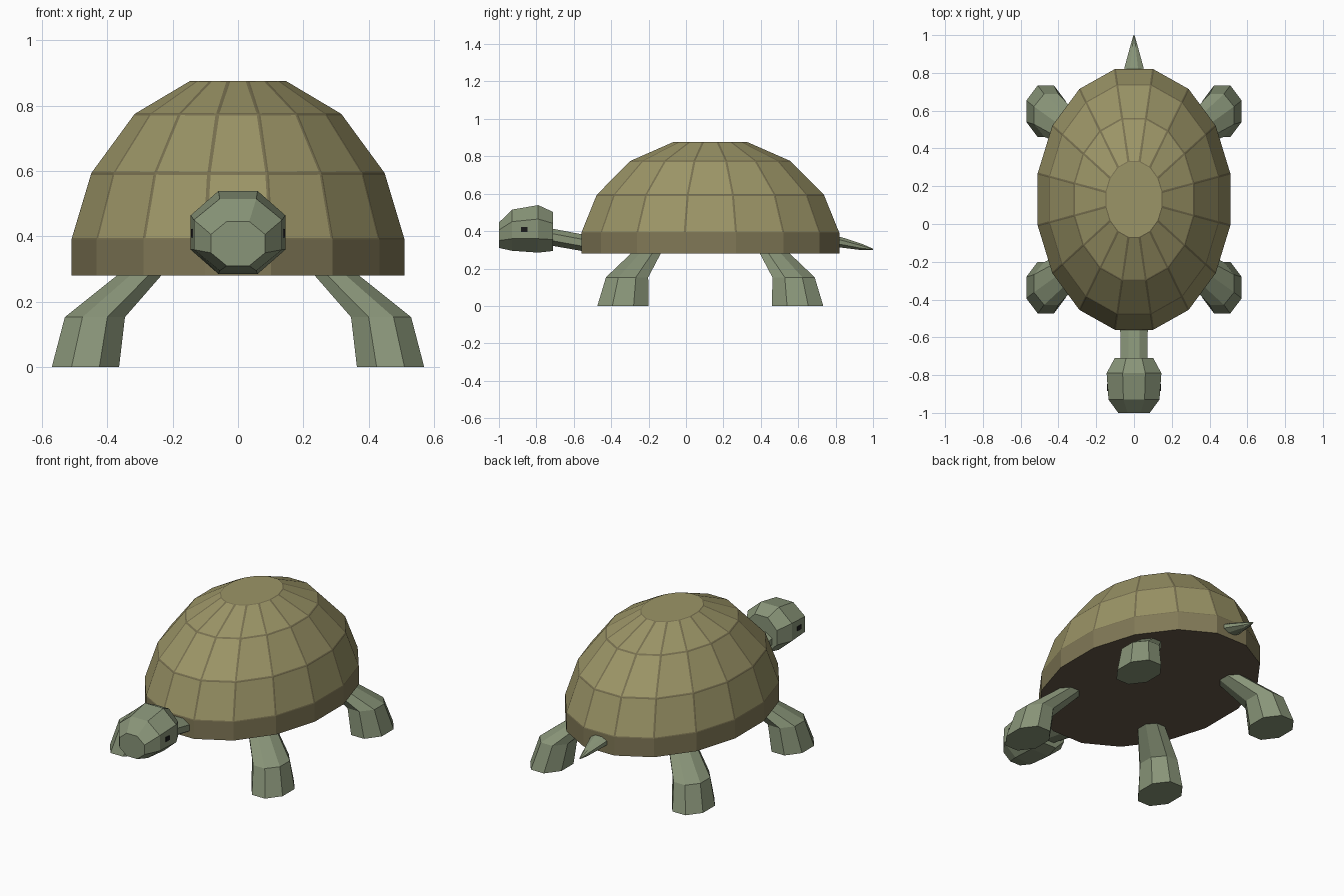
import bpy, bmesh, math

if "Cube" in bpy.data.objects:
    bpy.data.objects.remove(bpy.data.objects["Cube"])


def material(name, rgb):
    m = bpy.data.materials.new(name)
    m.diffuse_color = (*rgb, 1)
    m.use_nodes = True
    m.node_tree.nodes["Principled BSDF"].inputs["Base Color"].default_value = m.diffuse_color
    return m


SHELL = material("shell_olive", (0.33, 0.30, 0.135))
SEAM = material("seam_brown", (0.19, 0.165, 0.08))
RIM = material("rim_brown", (0.22, 0.19, 0.095))
BELLY = material("belly_brown", (0.13, 0.095, 0.065))
SKIN = material("skin_green", (0.25, 0.30, 0.19))
DARK = material("eye_black", (0.01, 0.01, 0.01))


def finish(name, bm, mats):
    bmesh.ops.recalc_face_normals(bm, faces=bm.faces)
    me = bpy.data.meshes.new(name)
    bm.to_mesh(me)
    bm.free()
    for m in mats:
        me.materials.append(m)
    ob = bpy.data.objects.new(name, me)
    bpy.context.collection.objects.link(ob)
    return ob


def loft(rings, sides, axis):
    """Skin rings of (x, y, z, half width, half depth) lying across the axis.
    Returns the bmesh and its bands of faces."""
    bm = bmesh.new()
    loops = []
    for x, y, z, hu, hv in rings:
        loop = []
        for i in range(sides):
            a = 2 * math.pi * (i + 0.5) / sides
            k = math.cos(math.pi / sides)
            u, v = hu * math.cos(a) / k, hv * math.sin(a) / k
            co = (x + u, y + v, z) if axis == 'Z' else (x + u, y, z + v)
            loop.append(bm.verts.new(co))
        loops.append(loop)
    bands = []
    for a, b in zip(loops, loops[1:]):
        bands.append([bm.faces.new((a[i], a[(i + 1) % sides], b[(i + 1) % sides], b[i]))
                      for i in range(sides)])
    caps = [bm.faces.new(loops[0][::-1]), bm.faces.new(loops[-1])]
    return bm, bands, caps


# Shell: rim band, three rows of plates, flat cap and flat belly
profile = [(0.28, 1), (0.39, 1), (0.594, 0.88), (0.775, 0.62), (0.876, 0.287)]
bm, bands, caps = loft([(0, 0.13, z, 0.51 * s, 0.69 * s) for z, s in profile], 16, 'Z')
caps[0].material_index = 3
for f in bands[0]:
    f.material_index = 2
bmesh.ops.recalc_face_normals(bm, faces=bm.faces)
# Dark seams are left around each inset plate
plates = [f for band in bands[1:] for f in band]
border = bmesh.ops.inset_individual(bm, faces=plates, thickness=0.008, depth=0)
for f in border["faces"]:
    f.material_index = 1
for f in plates:
    f.material_index = 0
finish("shell", bm, [SHELL, SEAM, RIM, BELLY])

# Head
finish("head", loft([(0, -1.00, 0.378, 0.083, 0.068),
                     (0, -0.93, 0.405, 0.135, 0.110),
                     (0, -0.79, 0.412, 0.145, 0.127),
                     (0, -0.71, 0.398, 0.102, 0.104)], 8, 'Y')[0], [SKIN])

# Neck
finish("neck", loft([(0, -0.74, 0.372, 0.070, 0.046),
                     (0, -0.50, 0.328, 0.074, 0.044)], 8, 'Y')[0], [SKIN])

# Tail
finish("tail", loft([(0, 0.74, 0.352, 0.066, 0.034),
                     (0, 0.83, 0.340, 0.050, 0.028),
                     (0, 0.94, 0.315, 0.020, 0.017),
                     (0, 1.00, 0.303, 0.003, 0.003)], 8, 'Y')[0], [SKIN])

# Legs and eyes, mirrored to each side
for side, sx in (("left", -1), ("right", 1)):
    for end, sy in (("front", -1), ("back", 1)):
        leg = [(0.467, 0.467, 0, 0.103, 0.137),
               (0.438, 0.445, 0.153, 0.092, 0.113),
               (0.303, 0.345, 0.28, 0.068, 0.080),
               (0.250, 0.305, 0.33, 0.060, 0.070)]
        rings = [(sx * x, 0.13 + sy * y, z, u, v) for x, y, z, u, v in leg]
        finish(f"{end}_{side}_leg", loft(rings, 8, 'Z')[0], [SKIN])
    eye = loft([(sx * 0.134, -0.865, z, 0.01, 0.018) for z in (0.396, 0.422)], 4, 'Z')[0]
    finish(f"{side}_eye", eye, [DARK])
